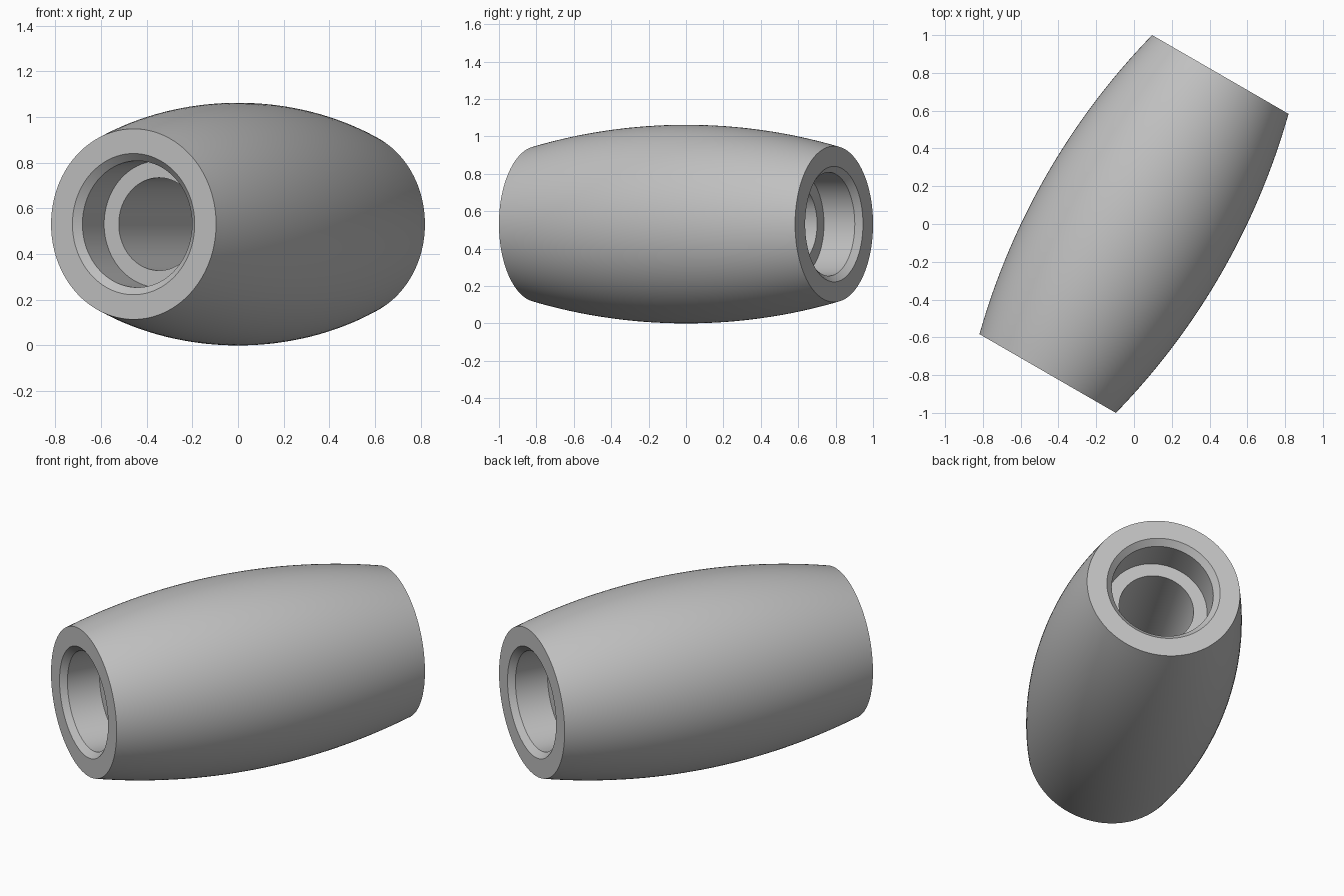
import bpy, bmesh, math
from mathutils import Matrix, Vector

cube = bpy.data.objects.get("Cube")
if cube:
    bpy.data.objects.remove(cube, do_unlink=True)

HALF, MID_R, END_R = 0.914, 0.531, 0.417   # half length, belly and end radii
BORE_R, POCKET_R, RIM_R = 0.203, 0.277, 0.309
CHAMFER, POCKET_DEPTH = 0.032, 0.222
STEPS, SIDES = 32, 128

# Plain grey material
grey = bpy.data.materials.new("light grey")
grey.use_nodes = True
colour = (0.53, 0.53, 0.53, 1)
grey.diffuse_color = colour
grey.node_tree.nodes["Principled BSDF"].inputs["Base Color"].default_value = colour

# Outer belly: a circular arc of (radius, position along the axis)
sag = MID_R - END_R
arc_r = (HALF ** 2 + sag ** 2) / (2 * sag)
profile = []
for i in range(STEPS + 1):
    y = HALF * (2 * i / STEPS - 1)
    profile.append((MID_R - arc_r + math.sqrt(arc_r ** 2 - y ** 2), y))

# Bore: chamfered rim, pocket and narrow through hole, mirrored to both ends
socket = [(RIM_R, HALF), (POCKET_R, HALF - CHAMFER),
          (POCKET_R, HALF - POCKET_DEPTH), (BORE_R, HALF - POCKET_DEPTH)]
profile += socket + [(r, -y) for r, y in reversed(socket)]

# Revolve the closed profile around the y axis
bm = bmesh.new()
rings = []
for k in range(SIDES):
    turn = Matrix.Rotation(math.tau * k / SIDES, 3, 'Y')
    rings.append([bm.verts.new(turn @ Vector((r, y, 0))) for r, y in profile])
n = len(profile)
for k in range(SIDES):
    a, b = rings[k], rings[(k + 1) % SIDES]
    for i in range(n):
        j = (i + 1) % n
        bm.faces.new((a[i], a[j], b[j], b[i]))
bmesh.ops.recalc_face_normals(bm, faces=bm.faces)

# Turn the sleeve and rest it on the ground
bm.transform(Matrix.Translation((0, 0, MID_R)) @ Matrix.Rotation(math.radians(-30), 4, 'Z'))
mesh = bpy.data.meshes.new("barrel_sleeve")
bm.to_mesh(mesh)
bm.free()
mesh.materials.append(grey)
sleeve = bpy.data.objects.new("barrel_sleeve", mesh)
bpy.context.collection.objects.link(sleeve)

bpy.ops.object.select_all(action='DESELECT')
sleeve.select_set(True)
bpy.context.view_layer.objects.active = sleeve
bpy.ops.object.shade_smooth_by_angle(angle=math.radians(30))
